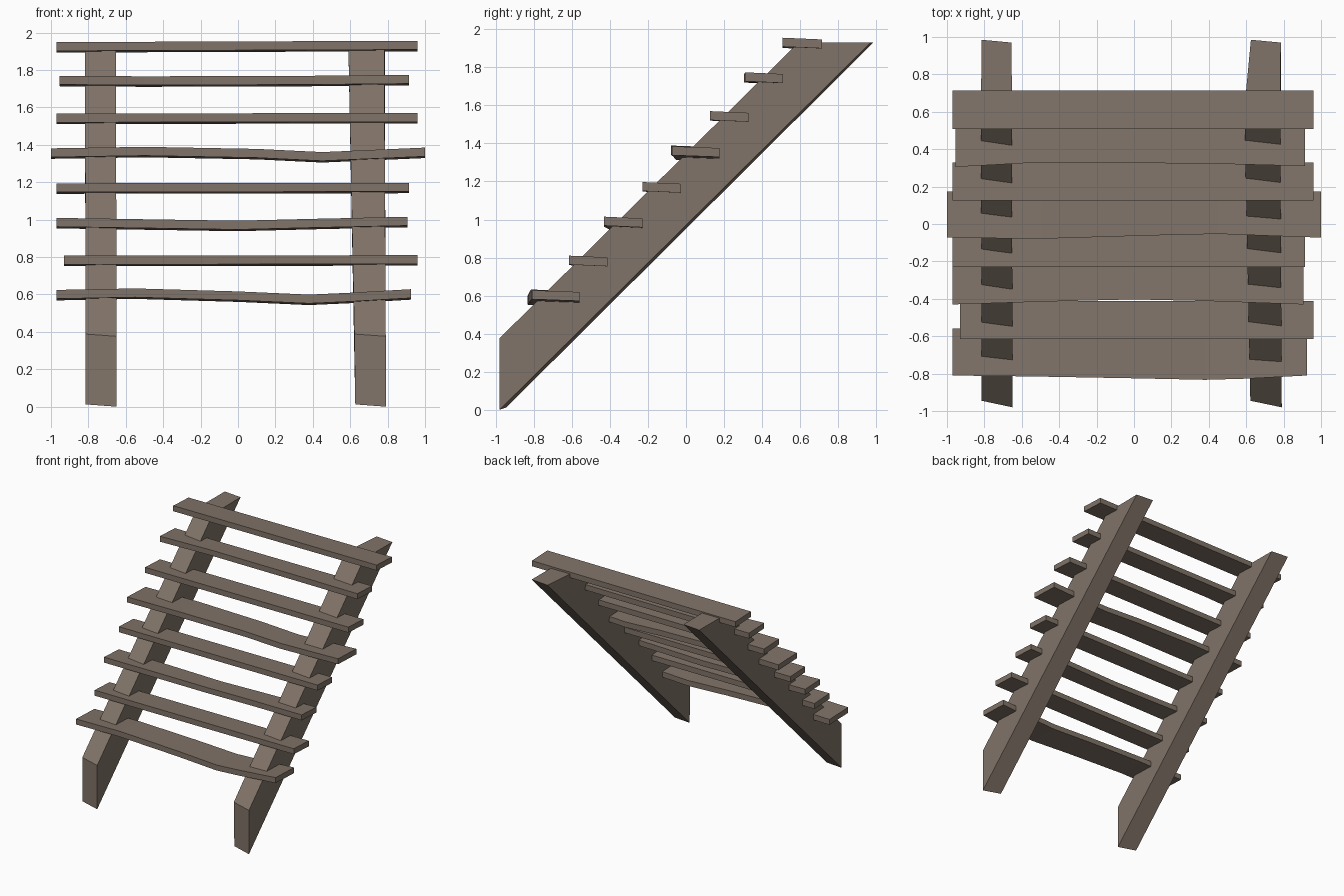
import bpy, bmesh

if "Cube" in bpy.data.objects:
    bpy.data.objects.remove(bpy.data.objects["Cube"])

wood = bpy.data.materials.new("weathered brown wood")
wood.diffuse_color = (0.22, 0.174, 0.14, 1)
wood.use_nodes = True
wood.node_tree.nodes["Principled BSDF"].inputs["Base Color"].default_value = wood.diffuse_color


def loft(name, rings):
    """Join four-point rings into a closed solid with flat faces."""
    bm = bmesh.new()
    vs = [[bm.verts.new(p) for p in ring] for ring in rings]
    for a, b in zip(vs, vs[1:]):
        for i in range(4):
            j = (i + 1) % 4
            bm.faces.new((a[i], a[j], b[j], b[i]))
    bm.faces.new(vs[0])
    bm.faces.new(vs[-1])
    bmesh.ops.recalc_face_normals(bm, faces=bm.faces[:])
    me = bpy.data.meshes.new(name)
    bm.to_mesh(me)
    bm.free()
    me.materials.append(wood)
    ob = bpy.data.objects.new(name, me)
    bpy.context.collection.objects.link(ob)
    return ob


def plank(name, y0, y1, z0, stations, thick=0.047, tilt=0.009):
    """Stations are (x, z shift, front edge shift)."""
    rings = []
    for x, dz, dy in stations:
        z = z0 + dz
        rings.append([(x, y0 + dy, z + tilt), (x, y1, z),
                      (x, y1, z + thick), (x, y0 + dy, z + thick + tilt)])
    loft(name, rings)


# sloping side beams, slightly skewed: left-hand profile then right-hand profile
def stringer(name, xl, xr):
    left = [(-0.945, 0.012), (-0.945, 0.388), (0.615, 1.93), (0.985, 1.93)]
    right = [(-0.98, 0.0), (-0.98, 0.376), (0.59, 1.93), (0.97, 1.93)]
    loft(name, [[(x, y, z) for x, (y, z) in zip(xl, left)],
                [(x, y, z) for x, (y, z) in zip(xr, right)]])


stringer("left_stringer", (-0.815, -0.815, -0.818, -0.815),
         (-0.65, -0.65, -0.652, -0.655))
stringer("right_stringer", (0.627, 0.622, 0.59, 0.625),
         (0.79, 0.79, 0.782, 0.785))

# treads, bottom to top
plank("tread_1", -0.81, -0.56, 0.568,
      [(-0.97, 0, 0), (-0.55, 0.008, -0.005), (0, -0.008, -0.015),
       (0.38, -0.025, -0.023), (0.6, -0.015, -0.017), (0.925, 0.004, 0)])
plank("tread_2", -0.615, -0.412, 0.751, [(-0.93, 0, 0), (0.96, 0.003, 0)])
plank("tread_3", -0.43, -0.23, 0.953,
      [(-0.97, 0, 0), (-0.45, -0.008, 0.016), (0, -0.015, 0.027),
       (0.4, -0.005, 0.018), (0.905, 0.006, 0)])
plank("tread_4", -0.23, -0.03, 1.138, [(-0.97, 0, 0), (0.915, 0.003, 0)])
plank("tread_5", -0.073, 0.175, 1.325,
      [(-1, 0, 0), (-0.5, 0.008, -0.006), (0.1, -0.003, 0.012),
       (0.45, -0.02, 0.02), (1, 0.004, 0)])
plank("tread_6", 0.125, 0.328, 1.511, [(-0.97, 0, 0), (0.96, 0.003, 0)])
plank("tread_7", 0.305, 0.51, 1.71,
      [(-0.955, 0.003, 0), (-0.5, 0, 0.025), (0.4, 0.003, 0.018),
       (0.915, 0.008, 0.005)])
plank("tread_8", 0.508, 0.715, 1.896, [(-0.97, -0.003, 0), (0.96, 0.004, 0)])
